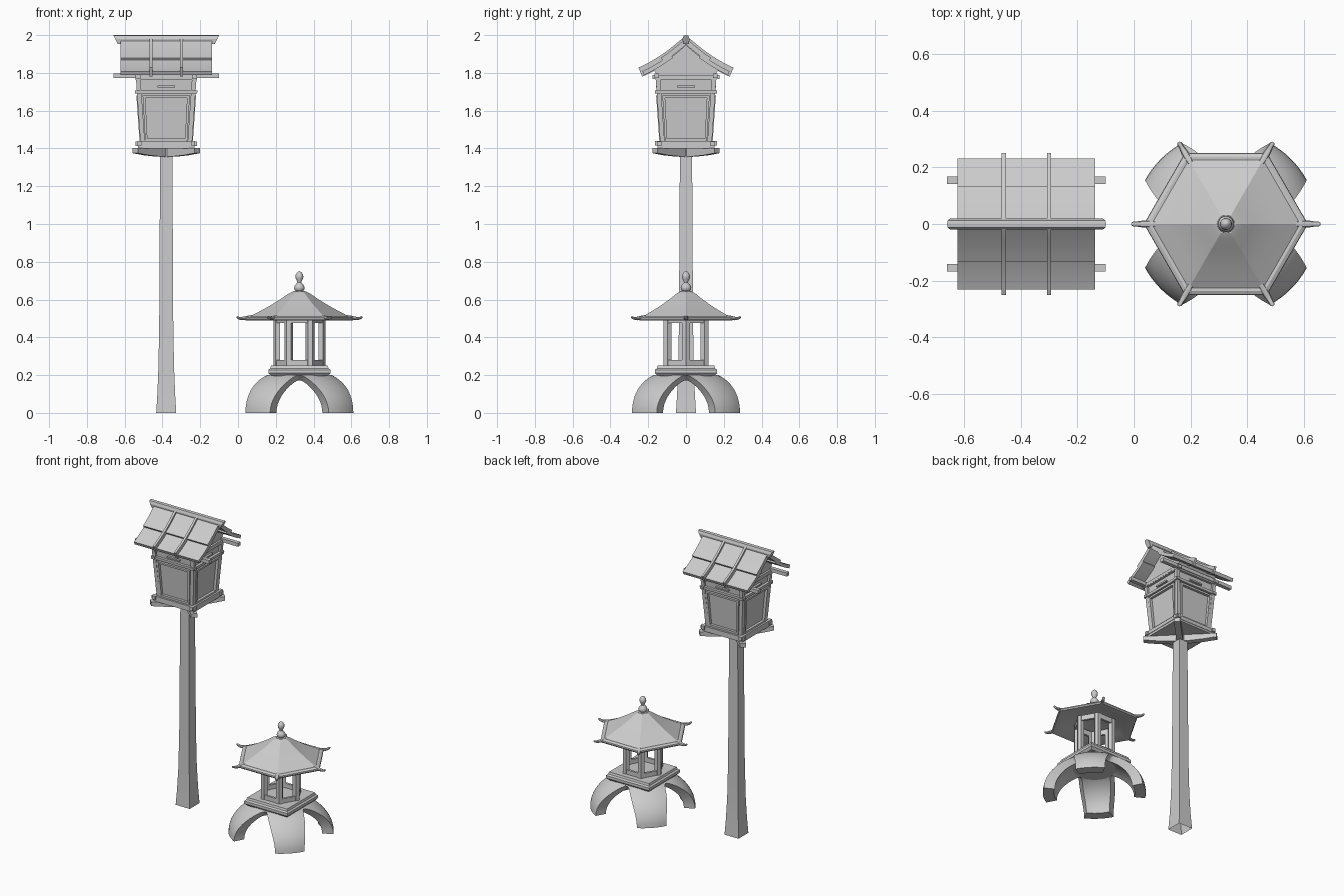
import bpy, bmesh, math
from mathutils import Matrix, Vector

if "Cube" in bpy.data.objects:
    bpy.data.objects.remove(bpy.data.objects["Cube"])

POST = Matrix.Translation((-0.38, 0, 0))
LOW = Matrix.Translation((0.325, 0, 0))


def rz(deg):
    return Matrix.Rotation(math.radians(deg), 4, 'Z')


def loft(bm, rings, mat=Matrix(), caps=(True, True)):
    """Skin a list of equal closed rings into bm."""
    vs = [[bm.verts.new(mat @ Vector(p)) for p in r] for r in rings]
    n = len(vs[0])
    for a, b in zip(vs, vs[1:]):
        for i in range(n):
            j = (i + 1) % n
            bm.faces.new((a[i], a[j], b[j], b[i]))
    if caps[0]:
        bm.faces.new(vs[0][::-1])
    if caps[1]:
        bm.faces.new(vs[-1])


def box(bm, x0, x1, y0, y1, z0, z1, mat=Matrix()):
    loft(bm, [[(x0, y0, z), (x1, y0, z), (x1, y1, z), (x0, y1, z)] for z in (z0, z1)], mat)


def stack(bm, n, profile, mat=Matrix(), start=0, caps=(True, True)):
    """n-sided turned shape from (radius, z) pairs."""
    loft(bm, [[(r * math.cos(2 * math.pi * i / n + start), r * math.sin(2 * math.pi * i / n + start), z)
               for i in range(n)] for r, z in profile], mat, caps)


def finish(name, bm, world, smooth=None):
    bmesh.ops.recalc_face_normals(bm, faces=bm.faces)
    me = bpy.data.meshes.new(name)
    bm.to_mesh(me)
    bm.free()
    ob = bpy.data.objects.new(name, me)
    bpy.context.collection.objects.link(ob)
    ob.matrix_world = world
    if smooth:
        bpy.ops.object.select_all(action='DESELECT')
        ob.select_set(True)
        bpy.context.view_layer.objects.active = ob
        bpy.ops.object.shade_smooth_by_angle(angle=math.radians(smooth))
    return ob


Q = math.pi / 4
S2 = math.sqrt(2)

# ---------- tall post lantern ----------
bm = bmesh.new()
stack(bm, 4, [(h * S2, z) for h, z in ((.053, 0), (.047, .1), (.041, .25), (.037, .5), (.035, .9), (.032, 1.4))],
      start=Q, caps=(False, True))
finish("post", bm, POST, 30)

# diagonal brackets under the floor
bm = bmesh.new()
for k in range(4):
    loft(bm, [[(s, -.02, b), (s, .02, b), (s, .02, 1.402), (s, -.02, 1.402)]
              for s, b in ((0, 1.355), (.06, 1.357), (.15, 1.364), (.232, 1.375))], rz(45 + 90 * k))
finish("corner_brackets", bm, POST)

# floor and crossing sill rails
bm = bmesh.new()
box(bm, -.15, .15, -.15, .15, 1.4, 1.418)
for k in range(4):
    dz = .003 * (k % 2)
    box(bm, -.163, .163, -.153, -.13, 1.413 + dz, 1.437 + dz, rz(90 * k))
finish("floor_sill", bm, POST)


def w(z):
    return .136 + (z - 1.42) * .069


def slab(bm, u0, u1, z0, z1, din, dout, k):
    """Block on leaning wall k; u is a fraction of the wall half width."""
    loft(bm, [[(u0 * w(z), -w(z) + din, z), (u1 * w(z), -w(z) + din, z),
               (u1 * w(z), -w(z) - dout, z), (u0 * w(z), -w(z) - dout, z)] for z in (z0, z1)], rz(90 * k))


walls, frame, door = bmesh.new(), bmesh.new(), bmesh.new()
stack(walls, 4, [((w(z) - .014) * S2, z) for z in (1.41, 1.78)], start=Q)
for k in range(4):
    # corner post
    loft(frame, [[(w(z) - .024, -w(z), z), (w(z), -w(z), z), (w(z), -w(z) + .024, z), (w(z) - .024, -w(z) + .024, z)]
                 for z in (1.41, 1.78)], rz(90 * k))
    # rails
    slab(frame, -1.06, 1.06, 1.69, 1.707, .02, .004, k)
    slab(frame, -.98, .98, 1.762, 1.78, .02, .002, k)
    # door frame
    for s in (-1, 1):
        a, b = sorted((s * .72, s * .81))
        slab(door, a, b, 1.435, 1.68, .016, .004, k)
    slab(door, -.72, .72, 1.667, 1.68, .016, .0035, k)
    slab(door, -.72, .72, 1.435, 1.452, .016, .0035, k)
    # handle bar in the upper band
    slab(door, -.3, .3, 1.722, 1.732, .016, .001, k)
finish("house_walls", walls, POST)
finish("house_frame", frame, POST)
finish("door_frames", door, POST)


# curved roof
def curve(y, t):
    """Point on the roof curve, lifted t along its normal."""
    z, d = 1.985 - .93 * y + 1.01 * y * y, -.93 + 2.02 * y
    n = math.hypot(1, d)
    return max(0, y - t * d / n) if y else 0, z + t / n


def roof_strip(bm, x0, x1, y0, y1, top, bot, steps=8):
    ys = [y0 + (y1 - y0) * i / steps for i in range(steps + 1)]
    for s in (-1, 1):
        rings = []
        for y in ys:
            (ya, za), (yb, zb) = curve(y, top), curve(y, bot)
            rings.append([(x0, s * ya, za), (x1, s * ya, za), (x1, s * yb, zb), (x0, s * yb, zb)])
        loft(bm, rings)


bm = bmesh.new()
roof_strip(bm, -.243, .243, 0, .132, 0, -.026)
roof_strip(bm, -.243, .243, .09, .237, -.014, -.036)
finish("roof_tiers", bm, POST, 30)

bm = bmesh.new()
for x in (-.08, .08):
    roof_strip(bm, x - .0075, x + .0075, 0, .247, .012, -.04, 10)
finish("roof_ribs", bm, POST, 30)

# ridge beam with slanted ends
bm = bmesh.new()
sect = [(-.015, 1.953), (.015, 1.953), (.019, 1.98), (.012, 1.997), (0, 2), (-.012, 1.997), (-.019, 1.98)]
loft(bm, [[(s * (.257 + (z - 1.953) * .5), y, z) for y, z in sect] for s in (-1, 1)])
finish("ridge_beam", bm, POST, 30)

# eave beams, wall plates and gable block
bm = bmesh.new()
for s in (-1, 1):
    box(bm, -.28, .28, s * .155 - .013, s * .155 + .013, 1.772, 1.796)
    box(bm, s * .15 - .013, s * .15 + .013, -.178, .178, 1.768, 1.788)
finish("eave_beams", bm, POST)
bm = bmesh.new()
up = [curve(y, -.028) for y in (.19, .15, .11, .07, .03)]
prof = [(-.14, 1.775), (.14, 1.775)] + [(y, z) for y, z in up] + [(0, 1.95)] + [(-y, z) for y, z in up[::-1]]
loft(bm, [[(x, y, z) for y, z in prof] for x in (-.15, .15)])
finish("gable_block", bm, POST)

# ---------- low garden lantern ----------
# four arched legs cut from a dome shell
bm = bmesh.new()
levels = 12
for k in range(4):
    rings = []
    for i in range(levels + 1):
        t = math.pi / 2 * i / levels
        s = .85 * math.sin(t)
        c = math.sqrt(1 - s * s)
        gap = 28.5 * math.cos(t)
        az = [math.radians(90 * k + gap + (90 - 2 * gap) * j / 8) for j in range(9)]
        rings.append([(.325 * c * math.cos(a), .325 * c * math.sin(a), .235 * s) for a in az] +
                     [(.255 * c * math.cos(a), .255 * c * math.sin(a), .203 * s) for a in az[::-1]])
    loft(bm, rings, caps=(True, False))
stack(bm, 32, [(.137, .1725), (.172, .1998)])
bmesh.ops.remove_doubles(bm, verts=bm.verts, dist=.0005)
finish("arched_legs", bm, LOW, 35)

# stepped square base
bm = bmesh.new()
stack(bm, 4, [(h * S2, z) for h, z in ((.15, .195), (.164, .21), (.164, .228), (.154, .236), (.15, .25))], start=Q)
finish("base_plate", bm, LOW)

# six-sided light chamber with open windows
bm = bmesh.new()
R = .137
for k in range(6):
    m = rz(60 * k)
    pts = []
    for r in (R, R - .024):
        for sgn in (-1, 0, 1):
            p = Vector((r, 0))
            e = Vector((-.5, sgn * .866)) if sgn else Vector((0, 0))
            q = p + e * .023
            pts.append((q.x, q.y))
    ring = pts[:3] + pts[3:][::-1]
    loft(bm, [[(x, y, z) for x, y in ring] for z in (.25, .51)], m)
    # rails between corner posts
    ap = R * .866
    for z0, z1 in ((.25, .28), (.475, .51)):
        box(bm, ap - .018, ap - .003, -.05, .05, z0, z1, rz(60 * k + 30))
finish("light_chamber", bm, LOW)

# six-sided roof shell
bm = bmesh.new()
stack(bm, 6, [(.1, .535), (.2, .508), (.265, .492), (.284, .49), (.29, .498), (.288, .506), (.274, .512), (.262, .511),
              (.2, .543), (.15, .571), (.1, .602), (.06, .63), (.036, .642)])
finish("roof_hexagon", bm, LOW, 20)

# curled corner tips
bm = bmesh.new()
for k in range(6):
    rings = []
    for x, z, r in ((.24, .512, .009), (.27, .505, .013), (.295, .5, .012), (.315, .5, .009), (.328, .505, .009), (.334, .507, .004)):
        rings.append([(x, r * math.cos(a * Q), z + r * .8 * math.sin(a * Q)) for a in range(8)])
    loft(bm, rings, rz(60 * k))
finish("roof_corner_tips", bm, LOW, 40)

# finial
bm = bmesh.new()
stack(bm, 20, [(.034, .636), (.03, .644), (.02, .646), (.026, .653), (.028, .662), (.025, .673), (.016, .684), (.011, .69),
               (.012, .697), (.018, .708), (.021, .719), (.02, .73), (.014, .741), (.006, .748), (.001, .75)])
finish("finial", bm, LOW, 40)
